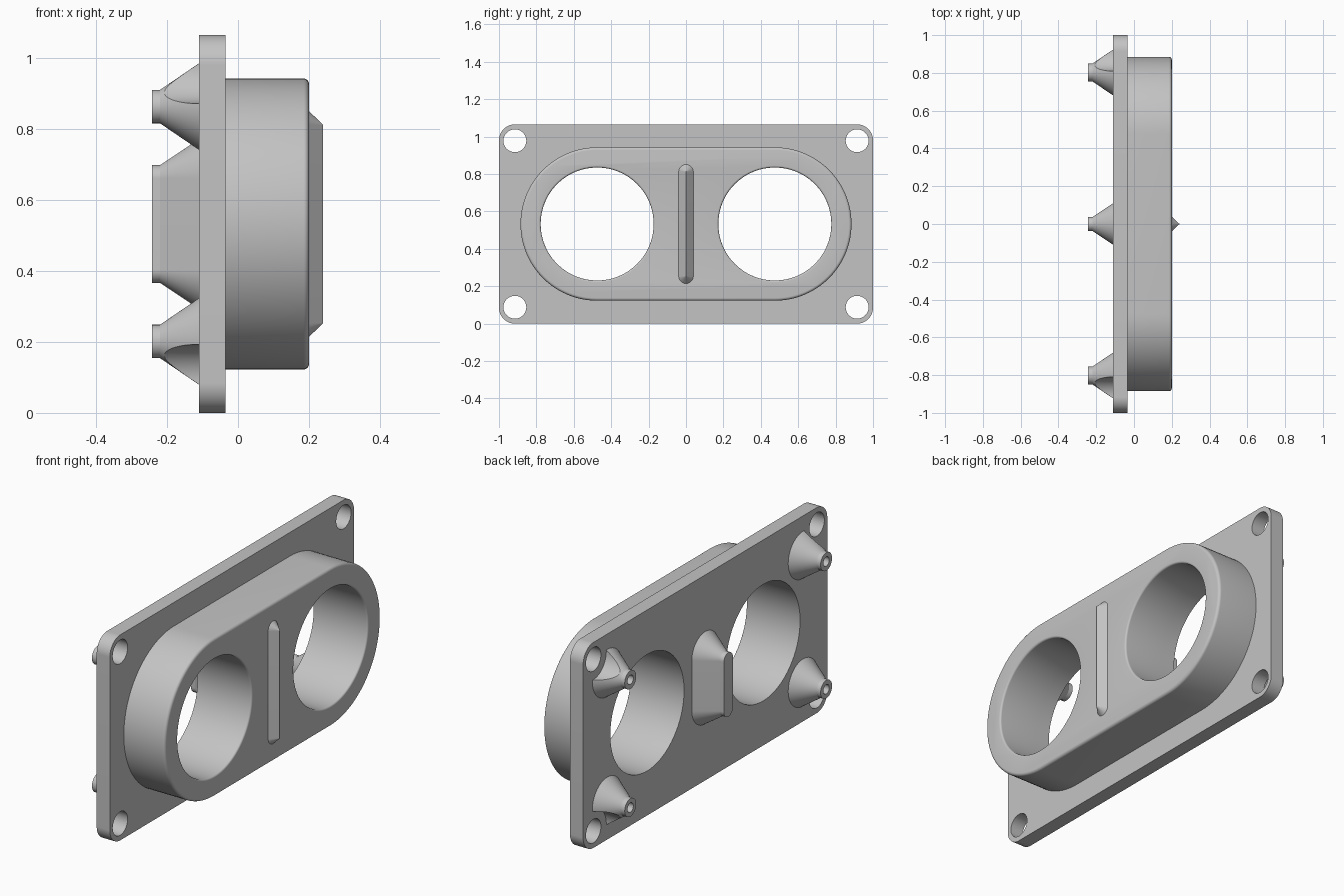
import bpy, bmesh, math
from math import sin, cos, pi, radians

cube = bpy.data.objects.get("Cube")
if cube:
    bpy.data.objects.remove(cube, do_unlink=True)

grey = bpy.data.materials.new("light_grey")
grey.use_nodes = True
COLOUR = (0.55, 0.55, 0.55, 1)
grey.diffuse_color = COLOUR
grey.node_tree.nodes["Principled BSDF"].inputs["Base Color"].default_value = COLOUR

MID = 0.5325          # height of the centre line
CORNERS = [(sy, sz) for sy in (-1, 1) for sz in (-1, 1)]


def loft(name, sections, y=0, z=MID, hy=0, hz=0, steps=24):
    """Solid along x; each section (x, r) is a hy-by-hz rectangle grown by radius r."""
    bm = bmesh.new()
    rings = []
    for x, r in sections:
        ring = []
        for q, (sy, sz) in enumerate([(1, 1), (-1, 1), (-1, -1), (1, -1)]):
            for i in range(steps + 1):
                a = (q + i / steps) * pi / 2
                ring.append(bm.verts.new((x, y + sy * hy + r * cos(a), z + sz * hz + r * sin(a))))
        rings.append(ring)
    n = len(rings[0])
    for a, b in zip(rings, rings[1:]):
        for i in range(n):
            j = (i + 1) % n
            bm.faces.new((a[i], a[j], b[j], b[i]))
    bm.faces.new(rings[0])
    bm.faces.new(rings[-1])
    bmesh.ops.remove_doubles(bm, verts=bm.verts, dist=1e-6)
    bmesh.ops.recalc_face_normals(bm, faces=bm.faces)
    mesh = bpy.data.meshes.new(name)
    bm.to_mesh(mesh)
    bm.free()
    mesh.materials.append(grey)
    ob = bpy.data.objects.new(name, mesh)
    bpy.context.collection.objects.link(ob)
    return ob


def finish(ob, cutters=()):
    """Cut the part, then smooth it with sharp edges kept."""
    bpy.ops.object.select_all(action='DESELECT')
    ob.select_set(True)
    bpy.context.view_layer.objects.active = ob
    for c in cutters:
        mod = ob.modifiers.new("cut", 'BOOLEAN')
        mod.operation = 'DIFFERENCE'
        mod.solver = 'EXACT'
        mod.object = c
        bpy.ops.object.modifier_apply(modifier=mod.name)
    bpy.ops.object.shade_smooth_by_angle(angle=radians(30))


def fillet(x, r, f, sign):
    """Quarter-round from the wall of radius r to the face at x."""
    return [(x - f + f * sin(a), r + sign * f * (1 - cos(a)))
            for a in (i * pi / 12 for i in range(7))]


# Cutters for the two large bores, flared at the front rim
bores = [loft("bore_cutter", [(-0.3, 0.302)] + fillet(0.2, 0.302, 0.01, 1) + [(0.3, 0.312)],
              y=s * 0.475) for s in (-1, 1)]

# Mounting plate with corner screw holes
holes = [loft("hole_cutter", [(-0.3, 0.061), (0.3, 0.061)], y=sy * 0.915, z=MID + sz * 0.445)
         for sy, sz in CORNERS]
plate = loft("mounting_plate", [(-0.11, 0.085), (-0.035, 0.085)], hy=0.915, hz=0.4475)
finish(plate, bores + holes)

# Oblong housing with rounded front edge
housing = loft("housing", [(-0.035, 0.41)] + fillet(0.2, 0.41, 0.015, -1), hy=0.475)
finish(housing, bores)

# Ridge on the housing front
finish(loft("front_ridge", [(0.2, 0.039), (0.24, 0.001)], hz=0.279))

# Central elongated peg on the back
finish(loft("centre_peg", [(-0.11, 0.11), (-0.22, 0.037), (-0.243, 0.037)], hz=0.129))

# Conical corner pegs, relieved around the screw holes, with hollow tips
extra = []
for sy, sz in CORNERS:
    y, z = sy * 0.802, MID + sz * 0.331
    name = ("left" if sy < 0 else "right") + ("_lower" if sz < 0 else "_upper") + "_peg"
    peg = loft(name, [(-0.11, 0.122), (-0.22, 0.047), (-0.243, 0.047)], y=y, z=z)
    relief = loft("relief_cutter", [(-0.3, 0.105), (-0.05, 0.105)],
                  y=sy * 0.915, z=MID + sz * 0.445)
    tip = loft("tip_cutter", [(-0.3, 0.024), (-0.14, 0.024)], y=y, z=z)
    finish(peg, [relief, tip])
    extra += [relief, tip]

for c in bores + holes + extra:
    bpy.data.objects.remove(c, do_unlink=True)
